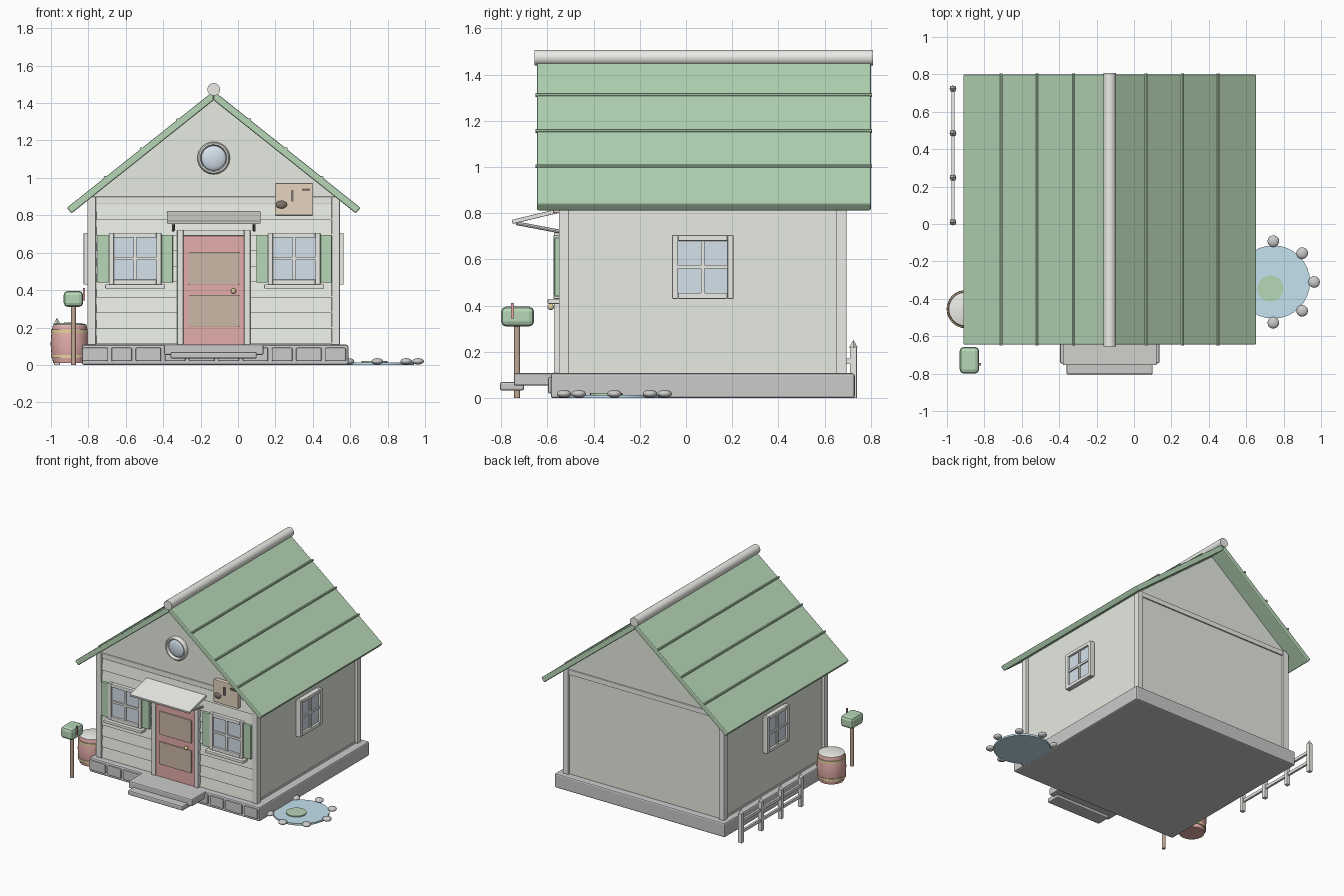
import bpy, bmesh, math
from mathutils import Vector, Matrix

if "Cube" in bpy.data.objects:
    bpy.data.objects.remove(bpy.data.objects["Cube"])

CX, CY = -0.13, 0.0725          # centre of the house in plan


def mat(name, r, g, b):
    m = bpy.data.materials.new(name)
    m.diffuse_color = (r, g, b, 1)
    m.use_nodes = True
    m.node_tree.nodes["Principled BSDF"].inputs["Base Color"].default_value = m.diffuse_color
    return m


WALL = mat("pale_wall", .80, .83, .76)
TRIM = mat("trim", .83, .84, .80)
GREEN = mat("green", .47, .68, .47)
RED = mat("red", .78, .42, .40)
WOOD = mat("wood", .55, .40, .30)
PANEL = mat("panel", .60, .48, .38)
TAN = mat("tan", .78, .66, .52)
GLASS = mat("glass", .66, .75, .84)
WATER = mat("water", .55, .76, .86)
GOLD = mat("gold", .80, .66, .36)
DARK = mat("dark", .22, .17, .15)


def finish(name, bm, material=None, bevel=0, smooth=False):
    bmesh.ops.recalc_face_normals(bm, faces=bm.faces)
    me = bpy.data.meshes.new(name)
    bm.to_mesh(me)
    bm.free()
    ob = bpy.data.objects.new(name, me)
    bpy.context.collection.objects.link(ob)
    if material:
        me.materials.append(material)
    if bevel:
        b = ob.modifiers.new("bevel", 'BEVEL')
        b.width, b.segments = bevel, 2
    if smooth:
        bpy.ops.object.select_all(action='DESELECT')
        ob.select_set(True)
        bpy.context.view_layer.objects.active = ob
        bpy.ops.object.shade_smooth_by_angle(angle=math.radians(40))
    return ob


def box(name, x, y, z, material=None, bevel=0, xf=Matrix()):
    """Box from three (min, max) ranges."""
    c = Vector([(a + b) / 2 for a, b in (x, y, z)])
    s = [abs(b - a) for a, b in (x, y, z)]
    bm = bmesh.new()
    bmesh.ops.create_cube(bm, size=1, matrix=xf @ Matrix.Translation(c) @ Matrix.Diagonal((*s, 1)))
    return finish(name, bm, material, bevel)


def prism(name, pts, y0, y1, material=None, bevel=0):
    """Outline in x, z pushed along y."""
    bm = bmesh.new()
    f = bm.faces.new([bm.verts.new((x, y0, z)) for x, z in pts])
    r = bmesh.ops.extrude_face_region(bm, geom=[f])
    bmesh.ops.translate(bm, vec=(0, y1 - y0, 0), verts=[v for v in r['geom'] if isinstance(v, bmesh.types.BMVert)])
    return finish(name, bm, material, bevel)


def rod(name, a, b, r, material=None, seg=20, r2=None):
    a, b = Vector(a), Vector(b)
    m = Matrix.Translation((a + b) / 2) @ (b - a).to_track_quat('Z', 'Y').to_matrix().to_4x4()
    bm = bmesh.new()
    bmesh.ops.create_cone(bm, cap_ends=True, segments=seg, radius1=r, radius2=r if r2 is None else r2,
                          depth=(b - a).length, matrix=m)
    return finish(name, bm, material, smooth=seg > 8)


def ball(name, c, s, material=None):
    bm = bmesh.new()
    bmesh.ops.create_uvsphere(bm, u_segments=20, v_segments=12, radius=1,
                              matrix=Matrix.Translation(c) @ Matrix.Diagonal((*s, 1)))
    return finish(name, bm, material, smooth=True)


def lathe(name, prof, c, material=None, xf=Matrix()):
    """Spin (radius, height) points about z."""
    bm = bmesh.new()
    vs = [bm.verts.new((r, 0, z)) for r, z in prof]
    es = [bm.edges.new(p) for p in zip(vs, vs[1:])]
    bmesh.ops.spin(bm, geom=vs + es, axis=(0, 0, 1), cent=(0, 0, 0), angle=2 * math.pi, steps=32)
    bmesh.ops.remove_doubles(bm, verts=bm.verts, dist=1e-5)
    bm.transform(Matrix.Translation(c) @ xf)
    return finish(name, bm, material, smooth=True)


def window(name, x, y, z, turn, w=.14, h=.138):
    """Framed window facing -y, turned about z."""
    xf = Matrix.Translation((x, y, z)) @ Matrix.Rotation(turn, 4, 'Z')
    t = .026
    box(name + "_glass", (-w + .01, w - .01), (-.012, .01), (-h + .01, h - .01), GLASS, 0, xf)
    for s in (-1, 1):
        box(name + "_stile", (s * w, s * (w - t)), (-.028, .01), (-h, h), TRIM, .004, xf)
        box(name + "_rail", (-w + t, w - t), (-.028, .01), (s * h, s * (h - t)), TRIM, .004, xf)
    box(name + "_mullion", (-.008, .008), (-.022, 0), (-h + t, h - t), TRIM, 0, xf)
    box(name + "_crossbar", (-w + t, w - t), (-.022, 0), (-.008, .008), TRIM, 0, xf)


# Foundation, front stones and steps
box("foundation", (-.835, .59), (-.585, .73), (0, .108), None, .01)
for i in range(10):
    c, hw = -.765 + i * .143, .068 if i % 2 == 0 else .055
    box("foundation_stone", (c - hw, c + hw), (-.597, -.57), (.02, .092), None, .007)
box("upper_step", (CX - .266, CX + .266), (-.745, -.56), (.054, .108), None, .008)
box("lower_step", (CX - .23, CX + .23), (-.805, -.70), (.034, .07), None, .008)

# House body with gables
prism("walls", [(-.785, .1), (.525, .1), (.525, .905), (CX, 1.425), (-.785, .905)], -.535, .68, WALL)
for s in (-1, 1):
    for t in (-1, 1):
        x, y = CX + s * .675, CY + t * .6225
        box("corner_post", (x - s * .045, x), (y - t * .045, y), (.105, .90), TRIM, .005)
    box("gable_band", (-.76, .51), (CY + s * .6, CY + s * .617), (.862, .9), TRIM, .004)
    box("base_trim", (CX + s * .64, CX + s * .66), (-.51, .655), (.105, .122), TRIM)

# Front siding planks, tilted outward at their lower edge
for i in range(9):
    z = .112 + i * .083
    bm = bmesh.new()
    vs = [[bm.verts.new((x, y, zz)) for y, zz in
           ((-.53, z), (-.549, z), (-.538, z + .083), (-.53, z + .083))] for x in (-.757, .507)]
    for k in range(4):
        bm.faces.new((vs[0][k], vs[0][k - 1], vs[1][k - 1], vs[1][k]))
    bm.faces.new(vs[0])
    bm.faces.new(vs[1])
    finish("siding_plank", bm, WALL)

# Roof slopes, seams and ridge
for s in (-1, 1):
    prism("roof_slope", [(CX, 1.465), (CX + s * .785, .84), (CX + s * .76, .81), (CX, 1.415)],
          -.645, .80, GREEN, .007)
    for d in (.193, .388, .58):
        x, z = CX + s * d, 1.465 - d * .796
        rod("roof_seam", (x, -.65, z), (x, .805, z), .008, GREEN, 8)
rod("ridge_cap", (CX, -.655, 1.473), (CX, .808, 1.473), .034, TRIM, 24)

# Round gable window
turn = Matrix.Rotation(math.pi / 2, 4, 'X')
lathe("round_window_frame", [(.066, 0), (.066, .024), (.072, .033), (.08, .033), (.087, .024), (.087, 0)],
      (CX, -.535, 1.106), TRIM, turn)
ball("round_window_glass", (CX, -.54, 1.106), (.069, .022, .069), GLASS)

# Door
box("door", (-.292, .034), (-.562, -.53), (.108, .69), RED)
for z in ((.205, .375), (.43, .605)):
    box("door_panel", (-.265, .008), (-.572, -.555), z, PANEL, .004)
for s in (-1, 1):
    box("door_jamb", (CX + s * .162, CX + s * .196), (-.572, -.53), (.108, .722), TRIM, .005)
box("door_lintel", (CX - .163, CX + .163), (-.572, -.53), (.69, .722), TRIM, .005)
ball("door_knob", (-.024, -.585, .395), (.014, .014, .014), GOLD)

# Awning over the door
tilt = Matrix.Translation((CX, -.65, .787)) @ Matrix.Rotation(math.atan2(.048, .2), 4, 'X')
box("awning", (-.25, .25), (-.105, .105), (-.009, .009), TRIM, .003, tilt)
for s in (-1, 1):
    rod("awning_brace", (CX + s * .216, -.735, .757), (CX + s * .216, -.54, .72), .008, TRIM, 8)

# Windows with shutters and sills
for cx in (-.55, .30):
    window("front_window", cx, -.545, .568, 0)
    box("front_sill", (cx - .16, cx + .16), (-.598, -.53), (.408, .43), TRIM, .004)
    for s in (-1, 1):
        box("shutter", (cx + s * .142, cx + s * .202), (-.568, -.535), (.44, .695), GREEN, .004)
window("right_window", .537, CY, .568, math.pi / 2, w=.133)
window("left_window", -.797, CY, .568, -math.pi / 2, w=.133)

# Hanging sign board with plain markings
box("sign_board", (.197, .402), (-.575, -.54), (.80, .972), TAN, .005)
ball("sign_spot", (.232, -.576, .857), (.03, .012, .021), DARK)
box("sign_bar", (.284, .298), (-.583, -.57), (.875, .935), DARK)
box("sign_dash", (.342, .385), (-.583, -.57), (.93, .944), DARK)

# Barrel
B = (-.90, -.455, 0)
lathe("barrel", [(0, .01), (.088, .01), (.098, .06), (.102, .112), (.098, .165), (.09, .212), (0, .212)], B, RED)
for z in (.045, .18):
    lathe("barrel_hoop", [(.09, z - .009), (.1, z - .009), (.1, z + .009), (.09, z + .009)], B, GOLD)
lathe("barrel_lid", [(.09, .205), (.09, .216), (.06, .224), (0, .227)], B, TRIM)

# Mailbox
rod("mailbox_post", (-.879, -.73, 0), (-.879, -.73, .32), .013, WOOD, 12)
box("mailbox", (-.932, -.828), (-.80, -.657), (.31, .396), GREEN, .022)
box("mailbox_flag", (-.828, -.818), (-.757, -.743), (.345, .412), RED)

# Fence
for i in range(4):
    y = .01 + i * .238
    box("fence_post", (-.983, -.953), (y - .015, y + .015), (0, .222), TRIM, .003)
    rod("fence_point", (-.968, y, .22), (-.968, y, .252), .019, TRIM, 4, 0)
for z in (.08, .16):
    box("fence_rail", (-.976, -.96), (.01, .725), (z - .011, z + .011), TRIM)

# Pond with stones and a lily pad
P = Vector((.745, -.31, 0))
rod("pond", P, P + Vector((0, 0, .014)), .196, WATER, 32)
for i in range(8):
    a = i * math.pi / 4
    ball("pond_stone", P + Vector((.218 * math.cos(a), .218 * math.sin(a), .019)), (.031, .031, .017))
rod("lily_pad", (.73, -.345, .012), (.73, -.345, .022), .07, GREEN, 24)
